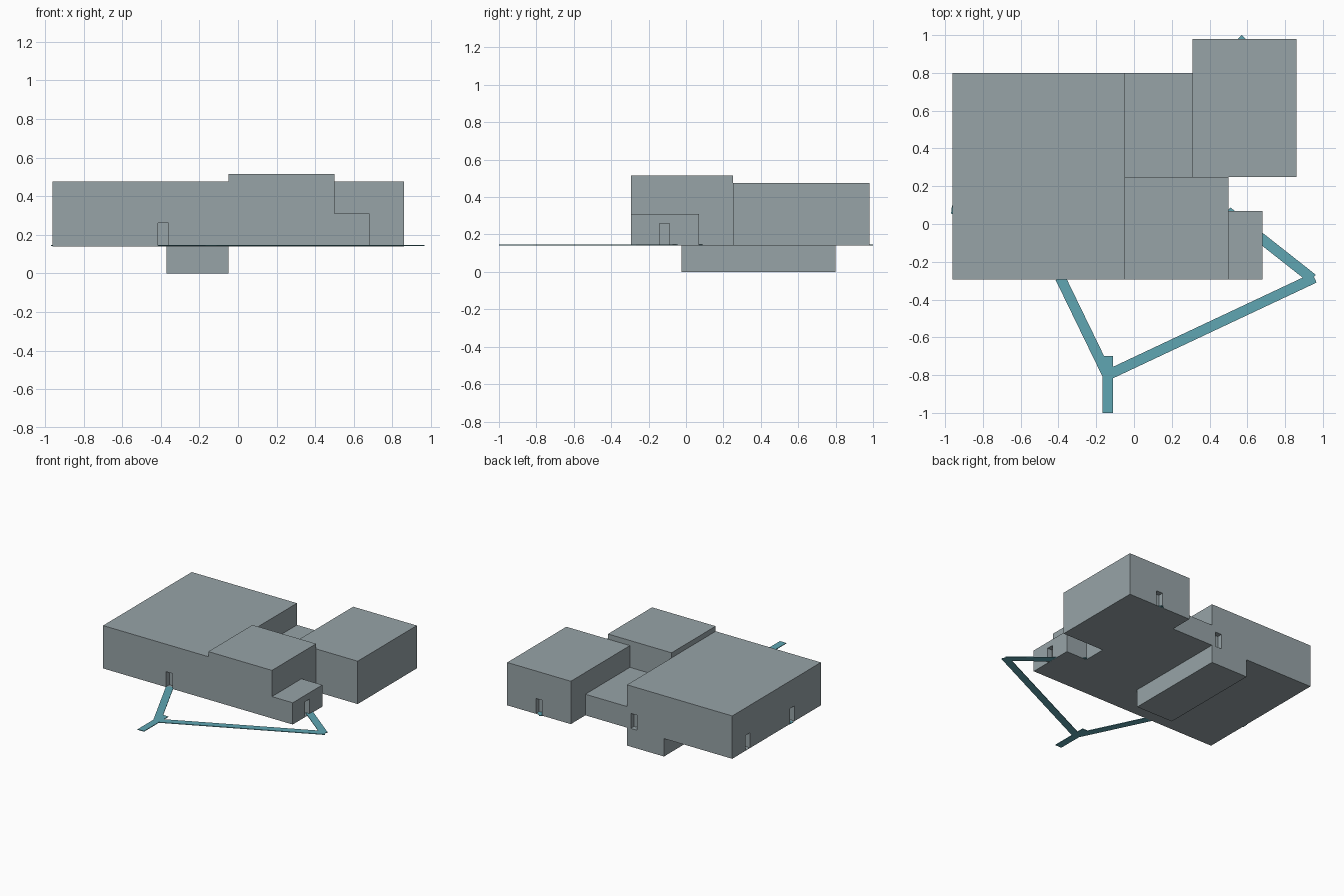
import bpy
import math

if "Cube" in bpy.data.objects:
    bpy.data.objects.remove(bpy.data.objects["Cube"])

FLOOR = 0.14


def material(name, rgb):
    m = bpy.data.materials.new(name)
    m.diffuse_color = (*rgb, 1)
    m.use_nodes = True
    m.node_tree.nodes["Principled BSDF"].inputs["Base Color"].default_value = m.diffuse_color
    return m


stone = material("grey stone", (0.31, 0.37, 0.39))
teal = material("teal path", (0.115, 0.38, 0.45))


def box(name, x0, x1, y0, y1, z0, z1, mat):
    bpy.ops.mesh.primitive_cube_add(size=1, location=((x0 + x1) / 2, (y0 + y1) / 2, (z0 + z1) / 2))
    o = bpy.context.object
    o.name = name
    o.scale = (x1 - x0, y1 - y0, z1 - z0)
    bpy.ops.object.transform_apply(location=False, rotation=False, scale=True)
    o.data.materials.append(mat)
    return o


# Room blocks
main_hall = box("main_hall", -0.96, -0.05, -0.295, 0.80, FLOOR, 0.475, stone)
box("front_hall", -0.05, 0.50, -0.295, 0.25, FLOOR, 0.515, stone)
entry_room = box("entry_room", 0.50, 0.68, -0.295, 0.07, FLOOR, 0.31, stone)
box("link_room", -0.05, 0.31, 0.25, 0.80, FLOOR, 0.305, stone)
back_room = box("back_room", 0.31, 0.86, 0.25, 0.98, FLOOR, 0.475, stone)
box("basement", -0.37, -0.05, -0.025, 0.80, 0.0, FLOOR, stone)


# Doorway recesses, each cut into the wall of its room
def doorway(room, x, y, along_x):
    hx, hy = (0.027, 0.04) if along_x else (0.04, 0.027)
    c = box("doorway_cutter", x - hx, x + hx, y - hy, y + hy, FLOOR + 0.003, 0.26, stone)
    c.hide_render = True
    c.display_type = 'WIRE'
    mod = room.modifiers.new("doorway", 'BOOLEAN')
    mod.operation = 'DIFFERENCE'
    mod.solver = 'EXACT'
    mod.object = c
    bpy.context.view_layer.objects.active = room
    bpy.ops.object.modifier_apply(modifier=mod.name)
    bpy.data.objects.remove(c)


doorway(main_hall, -0.388, -0.295, True)
doorway(main_hall, -0.11, 0.80, True)
doorway(main_hall, -0.96, 0.61, False)
doorway(main_hall, -0.96, 0.06, False)
doorway(entry_room, 0.68, -0.115, False)
doorway(back_room, 0.585, 0.98, True)


# Flat path strips between two ground points
def path(name, a, b, width=0.055):
    dx, dy = b[0] - a[0], b[1] - a[1]
    length = math.hypot(dx, dy)
    o = box(name, -length / 2, length / 2, -width / 2, width / 2, 0.141, 0.146, teal)
    o.location.x, o.location.y = (a[0] + b[0]) / 2, (a[1] + b[1]) / 2
    o.rotation_euler.z = math.atan2(dy, dx)


path("path_west", (-0.39, -0.285), (-0.14, -0.80))
path("path_long", (-0.14, -0.80), (0.955, -0.285))
path("path_east", (0.945, -0.29), (0.493, 0.066))
path("path_south", (-0.14, -0.70), (-0.14, -1.0))
path("path_back_tip", (0.54, 0.93), (0.59, 0.98))
path("path_left_tip", (-0.90, 0.07), (-0.966, 0.077), 0.045)
